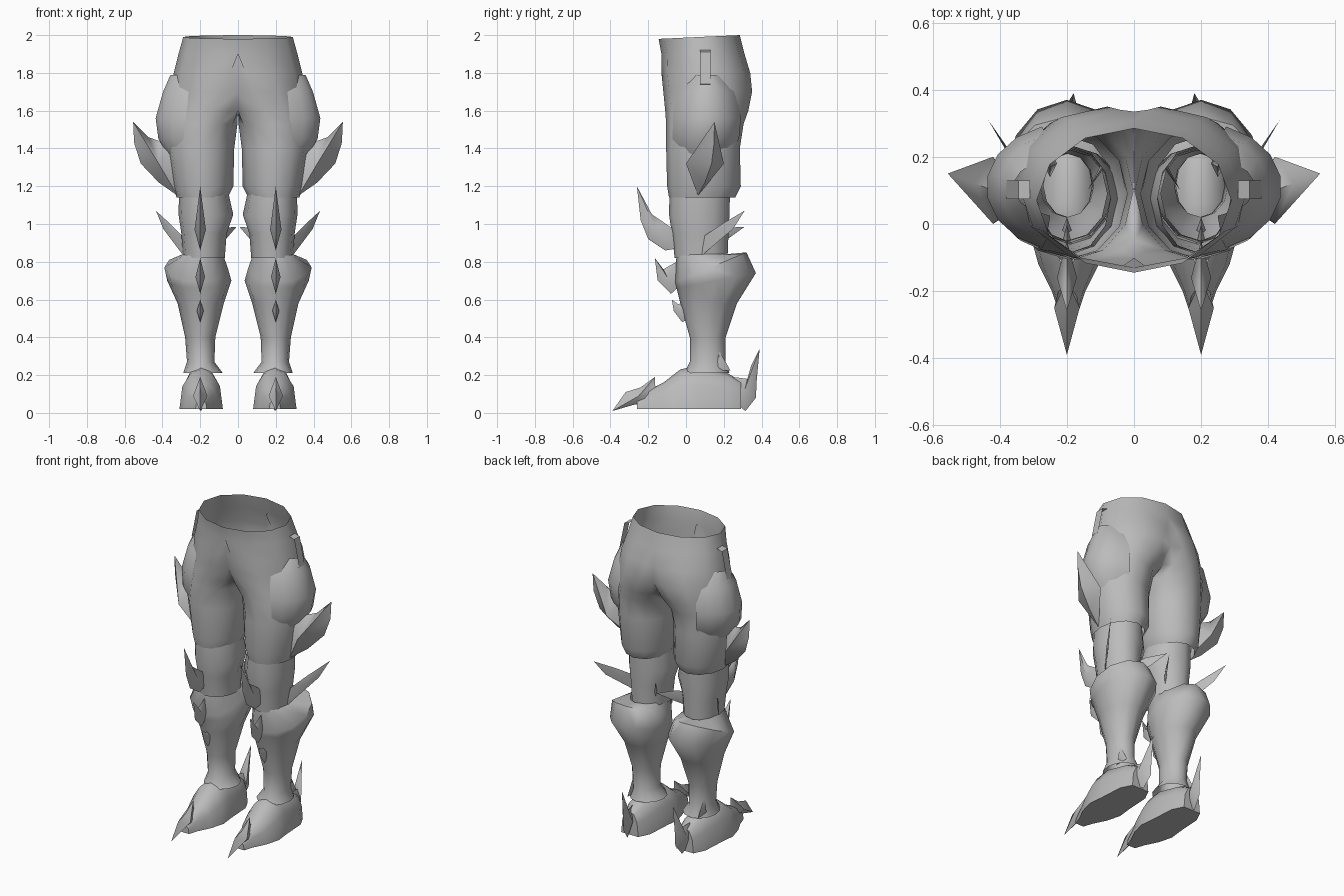
import bpy, bmesh
from math import cos, sin, radians, pi, sqrt, copysign

old = bpy.data.objects.get("Cube")
if old:
    bpy.data.objects.remove(old, do_unlink=True)

# One plain grey for everything
GREY = (0.5, 0.5, 0.5, 1)
mat = bpy.data.materials.new("plain grey")
mat.use_nodes = True
mat.diffuse_color = GREY
bsdf = mat.node_tree.nodes["Principled BSDF"]
bsdf.inputs["Base Color"].default_value = GREY
bsdf.inputs["Roughness"].default_value = 0.8


def finish(name, bm, angle):
    """Turn a left-side bmesh into a mirrored, shaded object."""
    bmesh.ops.recalc_face_normals(bm, faces=bm.faces)
    mesh = bpy.data.meshes.new(name)
    bm.to_mesh(mesh)
    bm.free()
    mesh.materials.append(mat)
    ob = bpy.data.objects.new(name, mesh)
    bpy.context.collection.objects.link(ob)
    bpy.ops.object.select_all(action='DESELECT')
    ob.select_set(True)
    bpy.context.view_layer.objects.active = ob
    bpy.ops.object.shade_smooth_by_angle(angle=radians(angle))
    ob.modifiers.new("Mirror", 'MIRROR')


def skin(bm, rows, closed):
    """Bridge rows of points with quads."""
    vs = [[bm.verts.new(p) for p in row] for row in rows]
    n = len(rows[0])
    for a, b in zip(vs, vs[1:]):
        for i in range(n if closed else n - 1):
            j = (i + 1) % n
            bm.faces.new((a[i], a[j], b[j], b[i]))
    return vs


def loft(name, rings, start=0, end=360, n=12):
    """Rings: z, centre x, outer radius, inner radius, centre y, y radius, tilt."""
    closed = end - start == 360
    steps = n if closed else n - 1
    rows = []
    for z, cx, ro, ri, cy, ry, tilt in rings:
        row = []
        for i in range(n):
            a = radians(start + (end - start) * i / steps)
            s = sin(a)
            x = cx + (ro if cos(a) > 0 else ri) * cos(a)
            if x < 0:
                # Cut the oval cleanly at the mirror plane
                x = 0
                s = copysign(min(abs(2 * s), sqrt(1 - (cx / ri) ** 2)), s)
            row.append((x, cy + ry * s, z + tilt * s))
        rows.append(row)
    bm = bmesh.new()
    skin(bm, rows, closed)
    # Drop the faces lying on the mirror plane
    flat = [f for f in bm.faces if all(v.co.x < 1e-4 for v in f.verts)]
    bmesh.ops.delete(bm, geom=flat, context='FACES')
    bmesh.ops.remove_doubles(bm, verts=bm.verts, dist=1e-4)
    finish(name, bm, 65)


def blade(name, outline, mid, width, plane, base, lean=0.0):
    """Outline with a raised ridge point on both sides."""
    def place(u, v, off=0):
        w = base + lean * u + off
        return (w, u, v) if plane == 'yz' else (u, w, v)
    bm = bmesh.new()
    edge = [bm.verts.new(place(*p)) for p in outline]
    for s in (-width, width):
        tip = bm.verts.new(place(*mid, s))
        for i, v in enumerate(edge):
            bm.faces.new((v, edge[(i + 1) % len(edge)], tip))
    finish(name, bm, 65)


# Trousers: open waist, pelvis and both thighs
loft("trousers", [
    (1.99, 0, .29, 0, .07, .215, .01),
    (1.9, 0, .315, 0, .09, .22, 0),
    (1.8, .04, .30, .2, .105, .235, 0),
    (1.7, .08, .27, .2, .115, .235, 0),
    (1.6, .14, .22, .2, .11, .22, 0),
    (1.53, .18, .19, .177, .10, .205, 0),
    (1.4, .2, .175, .18, .09, .195, 0),
    (1.2, .19, .155, .165, .095, .195, 0),
    (1.14, .19, .135, .135, .085, .175, 0)])

# Knee section tucked between thigh and boot
loft("knee", [
    (1.25, .19, .12, .12, .075, .16, 0),
    (1.05, .19, .125, .165, .07, .16, 0),
    (.95, .19, .11, .13, .075, .15, 0),
    (.82, .19, .1, .12, .08, .14, 0)])

# Boot shaft with flared cuff
loft("boot_shaft", [
    (.84, .2, .09, .12, .09, .14, 0),
    (.77, .2, .19, .145, .13, .19, .08),
    (.70, .2, .175, .165, .16, .21, .04),
    (.58, .2, .12, .125, .12, .15, 0),
    (.4, .2, .08, .08, .115, .095, 0),
    (.27, .195, .075, .07, .115, .095, 0),
    (.21, .195, .095, .115, .11, .12, 0)])

# Curved plate over the outer hip
loft("hip_guard", [
    (1.79, .2, .16, 0, .11, .09, 0),
    (1.7, .2, .2, 0, .11, .165, 0),
    (1.56, .2, .24, 0, .11, .19, 0),
    (1.45, .2, .225, 0, .10, .19, 0),
    (1.37, .2, .175, 0, .09, .14, 0)], -72, 72, 8)

# Strap holding the hip guard
bm = bmesh.new()
skin(bm, [[(x, y, z) for y in (.075, .13)]
          for x, z in ((.31, 1.92), (.345, 1.91), (.38, 1.74), (.355, 1.73))], False)
finish("hip_strap", bm, 30)

# Foot: half-round sections along y (y, half width, height)
bm = bmesh.new()
rows = []
for y, w, h in ((.29, .06, .17), (.22, .095, .21), (.06, .105, .25),
                (-.03, .115, .23), (-.12, .09, .16), (-.2, .05, .12), (-.26, .03, .07)):
    rows.append([(.195 + w * cos(pi * i / 6), y, .02 + (h - .02) * sin(pi * i / 6) ** .8
                  if 0 < i < 6 else .02) for i in range(7)])
ends = skin(bm, rows, True)
bm.faces.new(ends[0])
bm.faces.new(ends[-1])
finish("foot", bm, 50)

# Claws on the foot
blade("toe_claw", [(-.39, .01), (-.32, .11), (-.24, .135), (-.165, .19), (-.165, .145),
                   (-.1, .12), (-.14, .04), (-.27, .045)], (-.25, .09), .038, 'yz', .2)
blade("heel_spike", [(.39, .34), (.345, .25), (.325, .18), (.25, .19), (.25, .06),
                     (.315, .01), (.37, .08), (.375, .18)], (.31, .12), .035, 'yz', .25, -.18)
blade("ankle_fin", [(.17, .34), (.16, .27), (.14, .22), (.235, .225)],
      (.18, .25), .02, 'yz', .25)

# Row of hooked spikes down the shin
blade("knee_spike", [(-.26, 1.2), (-.18, 1.05), (-.12, 1.01), (-.05, .96), (-.05, .87),
                     (-.11, .86), (-.2, .92), (-.24, 1.02)], (-.16, .97), .03, 'yz', .2)
blade("upper_shin_spike", [(-.165, .82), (-.12, .76), (-.05, .8), (0, .7),
                           (-.08, .63), (-.15, .7)], (-.1, .72), .025, 'yz', .2)
blade("lower_shin_spike", [(-.075, .6), (-.04, .575), (.02, .6), (.02, .5),
                           (-.02, .48), (-.065, .54)], (-.03, .54), .018, 'yz', .2)

# Large horn on the outer thigh
blade("thigh_horn", [(.555, 1.54), (.475, 1.46), (.42, 1.44), (.34, 1.42), (.32, 1.15),
                     (.42, 1.22), (.515, 1.32), (.55, 1.43)], (.42, 1.32), .1, 'xz', -.055, .37)

# Thin fins swept back from both sides of the knee
blade("outer_knee_fin", [(.31, 1.07), (.19, 1.0), (.1, .94), (.08, .83), (.25, .975)],
      (.17, .95), .008, 'yz', .236, .64)
blade("inner_knee_fin", [(.31, .985), (.2, .98), (.1, .94), (.1, .84), (.22, .92)],
      (.18, .93), .008, 'yz', .2, -.62)
